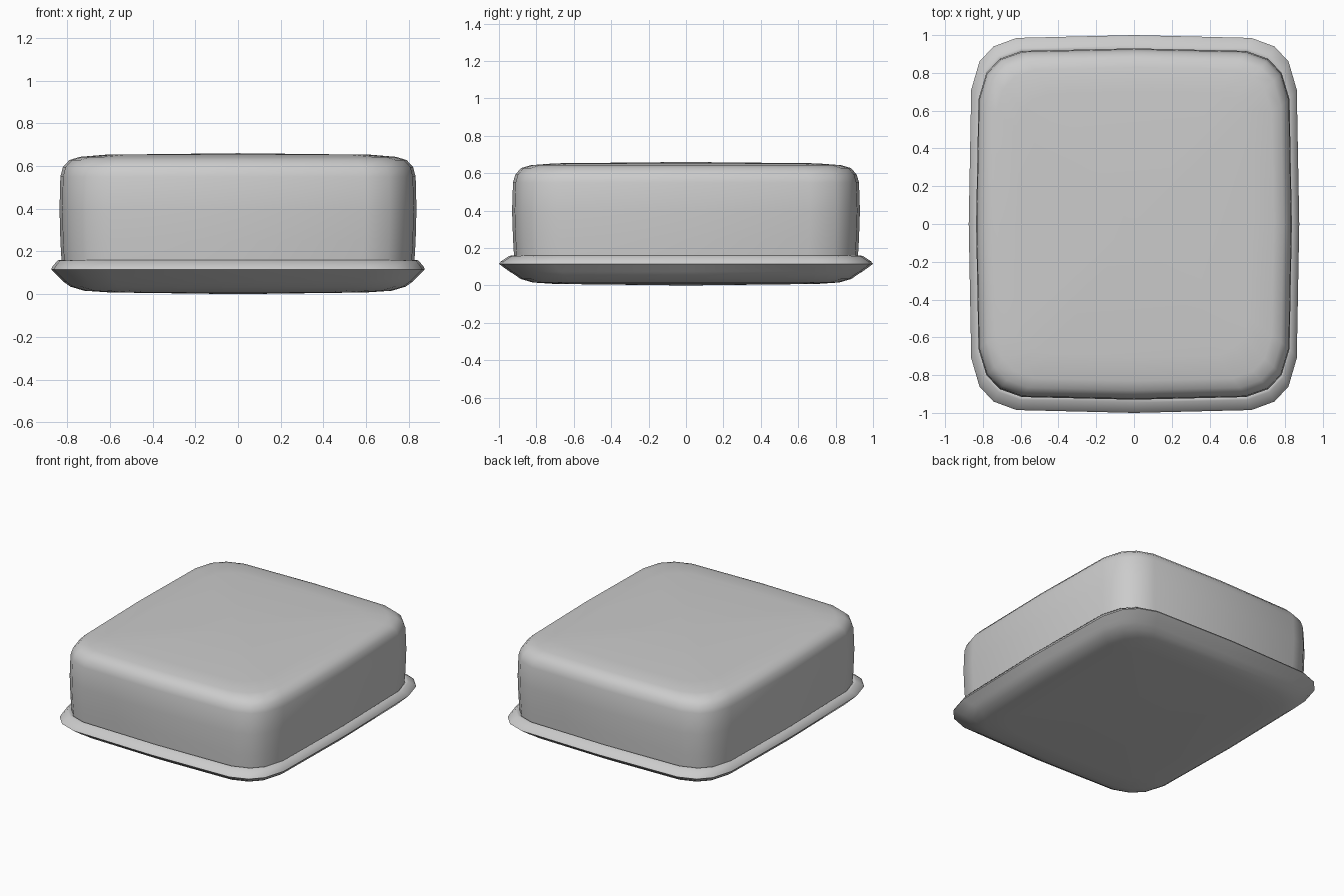
import bpy
import bmesh
import math

cube = bpy.data.objects.get("Cube")
if cube:
    bpy.data.objects.remove(cube)

grey = bpy.data.materials.new("plain grey")
grey.use_nodes = True
colour = (0.6, 0.6, 0.6, 1)
grey.diffuse_color = colour
grey.node_tree.nodes["Principled BSDF"].inputs["Base Color"].default_value = colour

# One quarter of the softly bowed outline, as fractions of the half sizes
QUARTER = [(1, 0), (0.985, 0.71), (0.935, 0.86), (0.85, 0.94), (0.71, 0.985)]


def outline():
    """Full outline, counter-clockwise from +x."""
    q = QUARTER + [(0, 1)]
    half = q + [(-x, y) for x, y in reversed(q[:-1])]
    return half + [(-x, -y) for x, y in half[1:-1]]


def loft(name, rings, bottom, top):
    """Join rings of (half x, half y, z) and close them at two centre heights."""
    bm = bmesh.new()
    loops = [[bm.verts.new((x * hx, y * hy, z)) for x, y in outline()]
             for hx, hy, z in rings]
    n = len(loops[0])
    for low, high in zip(loops, loops[1:]):
        for i in range(n):
            j = (i + 1) % n
            bm.faces.new((low[i], low[j], high[j], high[i]))
    # Gently crowned caps
    for loop, z in ((loops[0], bottom), (loops[-1], top)):
        centre = bm.verts.new((0, 0, z))
        for i in range(n):
            bm.faces.new((loop[i], loop[(i + 1) % n], centre))
    bmesh.ops.recalc_face_normals(bm, faces=bm.faces)
    mesh = bpy.data.meshes.new(name)
    bm.to_mesh(mesh)
    bm.free()
    mesh.materials.append(grey)
    obj = bpy.data.objects.new(name, mesh)
    bpy.context.collection.objects.link(obj)
    bpy.ops.object.select_all(action='DESELECT')
    obj.select_set(True)
    bpy.context.view_layer.objects.active = obj
    bpy.ops.object.shade_smooth_by_angle(angle=math.radians(50))
    return obj


# Shallow tray with a flared lip and a small ledge inside it
loft("base_tray", [
    (0.60, 0.70, 0.008),
    (0.72, 0.82, 0.016),
    (0.785, 0.885, 0.035),
    (0.82, 0.92, 0.06),
    (0.835, 0.945, 0.075),
    (0.875, 1.0, 0.115),
    (0.87, 0.99, 0.128),
    (0.845, 0.945, 0.158),
    (0.832, 0.93, 0.16),
    (0.82, 0.915, 0.145),
], 0.0, 0.145)

# Tall rounded cover resting in the tray
loft("cover", [
    (0.825, 0.918, 0.13),
    (0.832, 0.925, 0.25),
    (0.836, 0.93, 0.40),
    (0.832, 0.925, 0.55),
    (0.82, 0.912, 0.595),
    (0.79, 0.88, 0.628),
    (0.74, 0.83, 0.643),
    (0.62, 0.70, 0.653),
], 0.13, 0.66)
